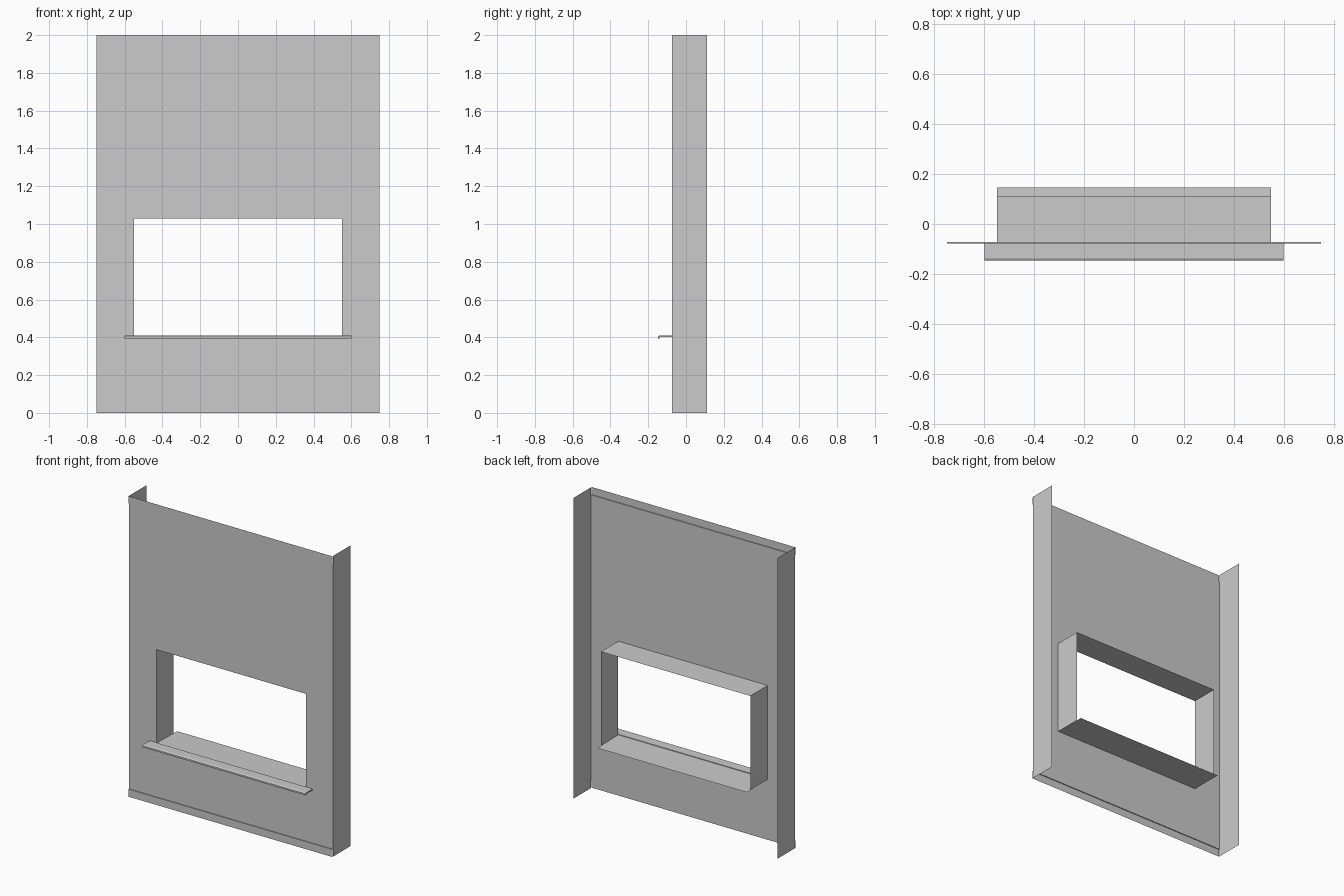
import bpy

if "Cube" in bpy.data.objects:
    bpy.data.objects.remove(bpy.data.objects["Cube"])

W, H = 0.75, 2.0          # half width and height of the panel
FRONT, BACK = -0.073, 0.11
HX, HZ0, HZ1 = 0.55, 0.405, 1.03   # opening


def mesh(name, verts, faces):
    me = bpy.data.meshes.new(name)
    me.from_pydata(verts, [], faces)
    ob = bpy.data.objects.new(name, me)
    bpy.context.collection.objects.link(ob)
    return ob


def sweep_x(name, profile, half, closed=False):
    """Sweep a (y, z) profile along x; closed profiles get end caps."""
    n = len(profile)
    verts = [(x, y, z) for x in (-half, half) for y, z in profile]
    faces = [(i, (i + 1) % n, n + (i + 1) % n, n + i)
             for i in range(n if closed else n - 1)]
    if closed:
        faces += [tuple(range(n))[::-1], tuple(range(n, 2 * n))]
    return mesh(name, verts, faces)


# Front sheet: 3 x 3 grid without its middle cell
xs, zs = (-W, -HX, HX, W), (0.05, HZ0, HZ1, H - 0.05)
mesh("wall_sheet", [(x, FRONT, z) for z in zs for x in xs],
     [(r * 4 + c, r * 4 + c + 1, r * 4 + c + 5, r * 4 + c + 4)
      for r in range(3) for c in range(3) if (r, c) != (1, 1)])

# Slightly raised bands along the top and bottom edges
F2 = FRONT - 0.006
sweep_x("top_band", [(FRONT, H - 0.05), (F2, H - 0.05), (F2, H)], W)
sweep_x("bottom_band", [(FRONT, 0.05), (F2, 0.05), (F2, 0)], W)

# Side returns of the panel and jambs of the opening
for side, s in (("left", -1), ("right", 1)):
    for part, x, z0, z1 in (("return", W, 0, H), ("jamb", HX, HZ0, HZ1)):
        mesh(f"{side}_{part}",
             [(s * x, FRONT, z0), (s * x, BACK, z0),
              (s * x, BACK, z1), (s * x, FRONT, z1)], [(0, 1, 2, 3)])

# Head of the opening and sill sheet running past the jambs at the back
sweep_x("lintel", [(FRONT, HZ1), (BACK, HZ1)], HX)
sweep_x("inner_sill", [(FRONT, HZ0 + 0.002), (0.147, HZ0 - 0.002)], HX)

# Projecting window ledge with a turned-down nose
sweep_x("outer_sill", [(FRONT, 0.411), (-0.139, 0.411), (-0.147, 0.406),
                       (-0.147, 0.395), (-0.139, 0.395), (-0.137, 0.402),
                       (FRONT, 0.402)], 0.6, closed=True)
